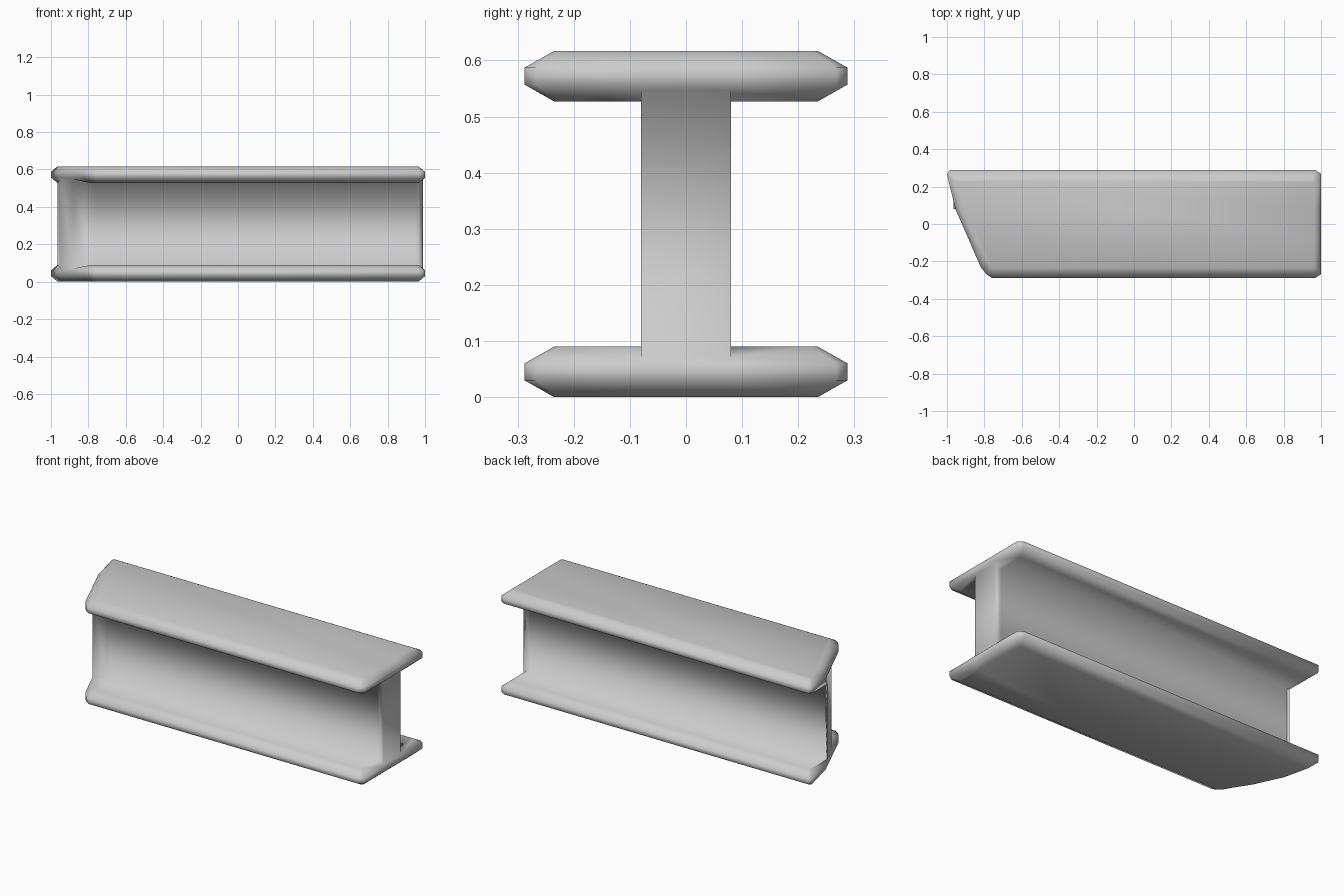
import bpy
import bmesh

cube = bpy.data.objects.get("Cube")
if cube:
    bpy.data.objects.remove(cube, do_unlink=True)

HEIGHT = 0.617
HALF_WEB = 0.08

# One steel grey for the whole beam
steel = bpy.data.materials.new("light_grey")
steel.use_nodes = True
grey = (0.6, 0.6, 0.6, 1)
steel.diffuse_color = grey
steel.node_tree.nodes["Principled BSDF"].inputs["Base Color"].default_value = grey

# Plan outlines, matching point for point: square end, then mitred end
rim = [(-.985, .288), (.97, .288), (1, .268), (1, .08), (1, -.08), (1, -.268),
       (.97, -.288), (-.76, -.288), (-.79, -.268), (-.82, -.23),
       (-.885, -.08), (-.955, .08), (-1, .265)]
face = [(-.95, .235), (.95, .235), (.965, .225), (.965, .08), (.965, -.08), (.965, -.225),
        (.95, -.235), (-.75, -.235), (-.765, -.225), (-.785, -.19),
        (-.855, -.08), (-.93, .08), (-.965, .23)]
# Web corners run out onto the chamfered flange ends
web_corners = {3: (.99, .08), 4: (.99, -.08), 10: (-.88, -.08), 11: (-.948, .08)}


def ring(outline, z):
    return [(x, y, z) for x, y in outline]


def web_root(points):
    return [(*web_corners[i], .07) if i in web_corners else p
            for i, p in enumerate(points)]


inner_face = web_root(ring(face, .09))
web_foot = web_root([(x, HALF_WEB if y > 0 else -HALF_WEB, .09) for x, y in face])

# Lower flange rings, mirrored upwards for the upper flange
lower = [ring(face, 0), ring(rim, .03), ring(rim, .06), inner_face, web_foot]
upper = [[(x, y, HEIGHT - z) for x, y, z in r] for r in reversed(lower)]

# Loft the flanges and web as one skin
bm = bmesh.new()
rings = [[bm.verts.new(p) for p in r] for r in lower + upper]
count = len(rim)
for a, b in zip(rings, rings[1:]):
    for i in range(count):
        j = (i + 1) % count
        bm.faces.new((a[i], a[j], b[j], b[i]))
bm.faces.new(rings[0])
bm.faces.new(rings[-1])
bmesh.ops.remove_doubles(bm, verts=bm.verts, dist=0.0005)
bmesh.ops.dissolve_degenerate(bm, edges=bm.edges, dist=0.0005)
bmesh.ops.recalc_face_normals(bm, faces=bm.faces)
for f in bm.faces:
    f.smooth = True

mesh = bpy.data.meshes.new("i_beam")
bm.to_mesh(mesh)
bm.free()
mesh.materials.append(steel)
beam = bpy.data.objects.new("i_beam", mesh)
bpy.context.collection.objects.link(beam)
